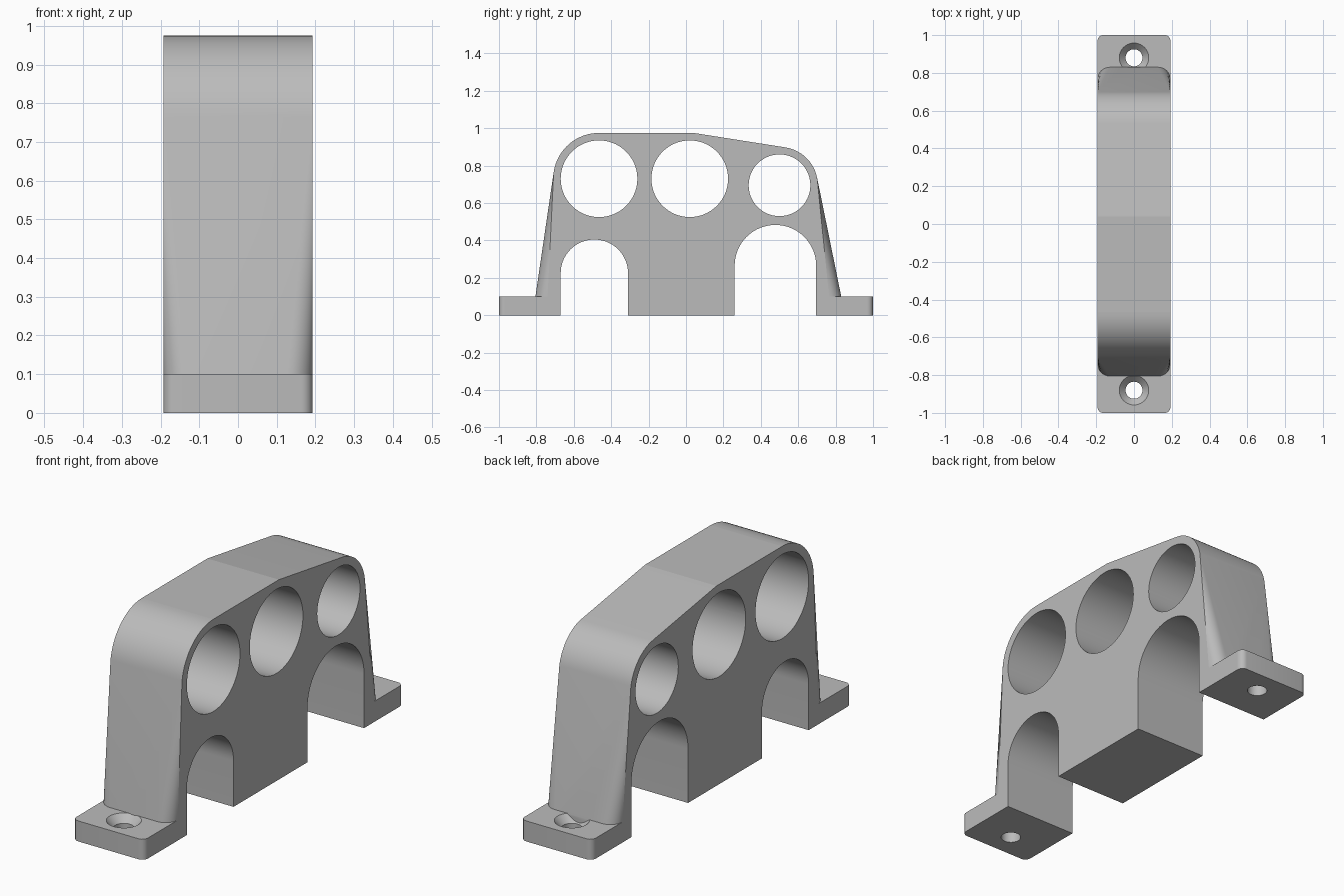
import bpy, bmesh, math
from mathutils import Vector

if "Cube" in bpy.data.objects:
    bpy.data.objects.remove(bpy.data.objects["Cube"])

W = 0.193          # half width
FLANGE_H = 0.1
FRONT, BACK = -0.805, 0.83
FILLET = 0.065

grey = bpy.data.materials.new("plain grey")
grey.use_nodes = True
grey.diffuse_color = (0.5, 0.5, 0.5, 1)
grey.node_tree.nodes["Principled BSDF"].inputs["Base Color"].default_value = (0.5, 0.5, 0.5, 1)


def make_object(name, bm):
    bmesh.ops.remove_doubles(bm, verts=bm.verts, dist=1e-5)
    bmesh.ops.recalc_face_normals(bm, faces=bm.faces)
    mesh = bpy.data.meshes.new(name)
    bm.to_mesh(mesh)
    bm.free()
    mesh.materials.append(grey)
    obj = bpy.data.objects.new(name, mesh)
    bpy.context.collection.objects.link(obj)
    return obj


def loft(name, rings):
    """Join closed rings of equal length and cap both ends."""
    bm = bmesh.new()
    rows = [[bm.verts.new(p) for p in ring] for ring in rings]
    for a, b in zip(rows, rows[1:]):
        for i in range(len(a)):
            j = (i + 1) % len(a)
            bm.faces.new((a[i], a[j], b[j], b[i]))
    bm.faces.new(rows[0])
    bm.faces.new(rows[-1])
    return make_object(name, bm)


def arc(cy, cz, r, start, end, n):
    return [(cy + r * math.cos(start + (end - start) * i / n),
             cz + r * math.sin(start + (end - start) * i / n)) for i in range(n + 1)]


def tangent_angle(p, c, r, side):
    d = Vector(p) - Vector(c)
    return math.atan2(d.y, d.x) + side * math.acos(r / d.length)


def combine(target, tool, operation):
    mod = target.modifiers.new("combine", 'BOOLEAN')
    mod.operation = operation
    mod.solver = 'EXACT'
    mod.object = tool
    bpy.context.view_layer.objects.active = target
    bpy.ops.object.modifier_apply(modifier=mod.name)
    bpy.data.objects.remove(tool)


# Base plate with rounded corners
outline = []
for sx, sy, k in ((1, 1, 0), (-1, 1, 1), (-1, -1, 2), (1, -1, 3)):
    outline += arc(sx * (W - 0.03), sy * 0.97, 0.03, k * math.pi / 2, (k + 1) * math.pi / 2, 6)
bracket = loft("clamp_bracket", [[(x, y, z) for x, y in outline] for z in (0, FLANGE_H)])

# Countersunk screw holes
for y in (-0.88, 0.88):
    screw = [(0.045, -0.05), (0.045, 0.065), (0.078, FLANGE_H), (0.078, 0.15)]
    rings = [[(a, b, z) for a, b in arc(0, y, r, 0, 2 * math.pi, 40)[:-1]] for r, z in screw]
    combine(bracket, loft("screw_cutter", rings), 'DIFFERENCE')

# Body outline: sloped ends, large rounded shoulders and a sloping top
c1, r1 = (-0.465, 0.73), 0.245
c2, r2 = (0.5, 0.695), 0.205
ridge = (0.04, 0.975)
a_front = tangent_angle((FRONT, FLANGE_H), c1, r1, -1) % (2 * math.pi)
a_top = tangent_angle(ridge, c2, r2, -1)
a_back = tangent_angle((BACK, FLANGE_H), c2, r2, 1)
profile = [(FRONT, 0), (FRONT, FLANGE_H)]
profile += arc(*c1, r1, a_front, math.pi / 2, 16)
profile += [ridge]
profile += arc(*c2, r2, a_top, a_back, 14)
profile += [(BACK, FLANGE_H), (BACK, 0)]

# Corner fillets on the end walls fade out towards the shoulders
steps = 8
angles = [math.pi / 2 * i / steps for i in range(steps + 1)]
rings = []
for side, sequence in ((-1, reversed(angles)), (1, angles)):
    for a in sequence:
        ring = []
        for y, z in profile:
            r = FILLET if z <= FLANGE_H + 1e-4 else 0
            inward = math.copysign(r * (1 - math.cos(a)), -y)
            ring.append((side * (W - r + r * math.sin(a)), y + inward, z))
        rings.append(ring)
combine(bracket, loft("body", rings), 'UNION')

# Round pipe holes and arched openings through the width
openings = [arc(y, z, r, 0, 2 * math.pi, 56)[:-1]
            for y, z, r in ((-0.465, 0.73, 0.205), (0.02, 0.73, 0.205), (0.5, 0.695, 0.165))]
for y, z, r in ((-0.49, 0.225, 0.18), (0.478, 0.265, 0.218)):
    openings.append(arc(y, z, r, 0, math.pi, 32) + [(y - r, -0.1), (y + r, -0.1)])
for shape in openings:
    cutter = loft("opening_cutter", [[(x, y, z) for y, z in shape] for x in (-0.5, 0.5)])
    combine(bracket, cutter, 'DIFFERENCE')

# Clean coplanar seams, then smooth the curves and keep the sides flat
bm = bmesh.new()
bm.from_mesh(bracket.data)
bmesh.ops.remove_doubles(bm, verts=bm.verts, dist=1e-5)
bmesh.ops.dissolve_limit(bm, angle_limit=0.01, verts=bm.verts, edges=bm.edges)
bm.to_mesh(bracket.data)
bm.free()
for obj in bpy.context.selected_objects:
    obj.select_set(False)
bracket.select_set(True)
bpy.context.view_layer.objects.active = bracket
bpy.ops.object.shade_smooth_by_angle(angle=math.radians(30))
for face in bracket.data.polygons:
    if max(abs(face.normal.x), abs(face.normal.z)) > 0.9999:
        face.use_smooth = False
